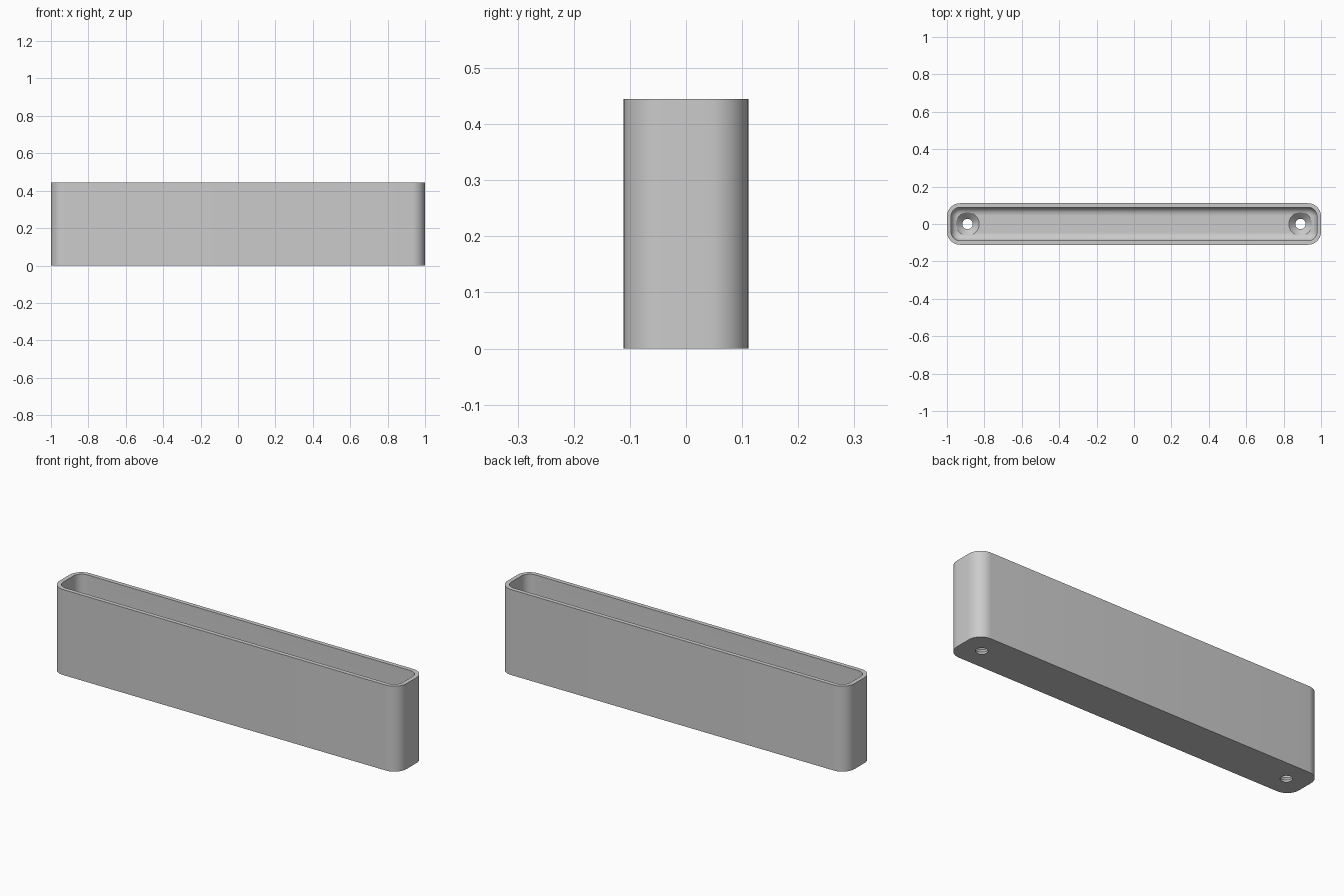
import bpy
import bmesh
from math import sin, cos, pi, radians

if "Cube" in bpy.data.objects:
    bpy.data.objects.remove(bpy.data.objects["Cube"], do_unlink=True)

LENGTH, DEPTH, HEIGHT = 2.0, 0.222, 0.445
CORNER, WALL, FLOOR, FILLET = 0.07, 0.022, 0.044, 0.04
HOLE_X, HOLE_R, SINK_R = 0.89, 0.028, 0.062

grey = bpy.data.materials.new("plain grey")
grey.use_nodes = True
color = (0.6, 0.6, 0.6, 1)
grey.diffuse_color = color
grey.node_tree.nodes["Principled BSDF"].inputs["Base Color"].default_value = color


def rounded_ring(bm, inset, z, steps=10):
    """Rounded rectangle of vertices, shrunk inward by inset."""
    r = CORNER - inset
    cx, cy = LENGTH / 2 - CORNER, DEPTH / 2 - CORNER
    ring = []
    for q, (sx, sy) in enumerate([(1, 1), (-1, 1), (-1, -1), (1, -1)]):
        for i in range(steps + 1):
            a = (q + i / steps) * pi / 2
            ring.append(bm.verts.new((sx * cx + r * cos(a), sy * cy + r * sin(a), z)))
    return ring


def loft(name, rings_of):
    """Skin a closed solid through a stack of rings."""
    bm = bmesh.new()
    rings = rings_of(bm)
    for a, b in zip(rings, rings[1:]):
        n = len(a)
        for i in range(n):
            j = (i + 1) % n
            bm.faces.new((a[i], a[j], b[j], b[i]))
    bm.faces.new(rings[0][::-1])
    bm.faces.new(rings[-1])
    bmesh.ops.recalc_face_normals(bm, faces=bm.faces)
    mesh = bpy.data.meshes.new(name)
    bm.to_mesh(mesh)
    bm.free()
    obj = bpy.data.objects.new(name, mesh)
    bpy.context.collection.objects.link(obj)
    mesh.materials.append(grey)
    return obj


# Trough: outer wall, flat rim, inner wall, filleted floor
def trough_rings(bm):
    section = [(0, 0), (0, HEIGHT), (WALL, HEIGHT)]
    for i in range(9):
        a = i / 8 * pi / 2
        section.append((WALL + FILLET * (1 - cos(a)), FLOOR + FILLET * (1 - sin(a))))
    return [rounded_ring(bm, inset, z) for inset, z in section]


trough = loft("trough", trough_rings)


# Countersunk screw holes through the floor
def hole_rings(x):
    def rings(bm):
        section = [(HOLE_R, -0.05), (HOLE_R, FLOOR + HOLE_R - SINK_R),
                   (SINK_R, FLOOR), (SINK_R, FLOOR + 0.05)]
        return [[bm.verts.new((x + r * cos(i * pi / 16), r * sin(i * pi / 16), z))
                 for i in range(32)] for r, z in section]
    return rings


cutters = [loft("screw_hole_cutter", hole_rings(x)) for x in (-HOLE_X, HOLE_X)]
bpy.ops.object.select_all(action="DESELECT")
trough.select_set(True)
bpy.context.view_layer.objects.active = trough
for cutter in cutters:
    cutter.hide_render = True
    mod = trough.modifiers.new("screw hole", "BOOLEAN")
    mod.operation = "DIFFERENCE"
    mod.solver = "EXACT"
    mod.object = cutter
    bpy.ops.object.modifier_apply(modifier=mod.name)
    bpy.data.objects.remove(cutter, do_unlink=True)

bpy.ops.object.shade_smooth_by_angle(angle=radians(30))
